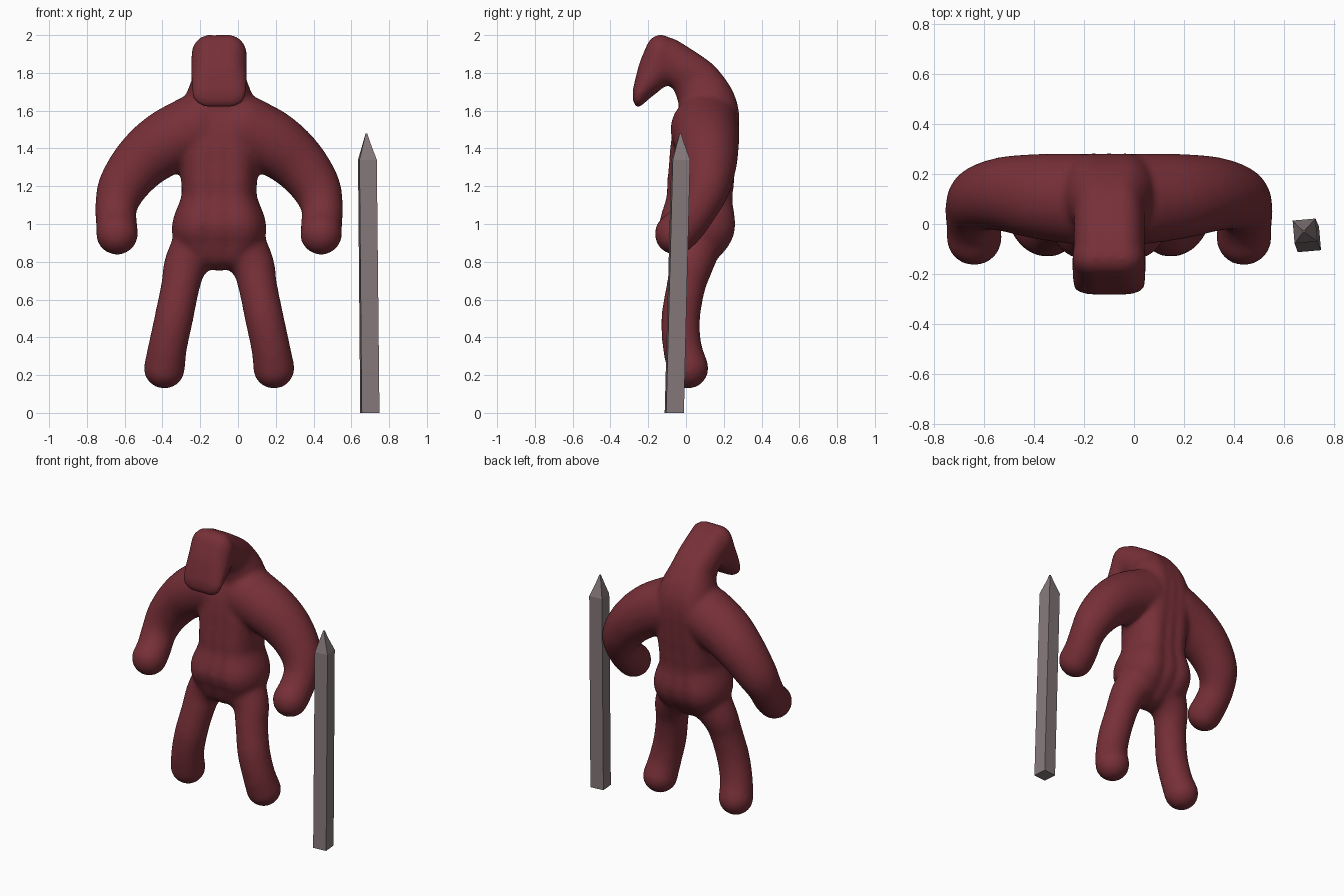
import bpy, bmesh, math
from mathutils import Matrix, Vector

if "Cube" in bpy.data.objects:
    bpy.data.objects.remove(bpy.data.objects["Cube"])

CX = -0.1  # symmetry plane of the creature


def material(name, rgb):
    m = bpy.data.materials.new(name)
    m.diffuse_color = (*rgb, 1)
    m.use_nodes = True
    m.node_tree.nodes["Principled BSDF"].inputs["Base Color"].default_value = m.diffuse_color
    return m


def make_object(name, bm, mat):
    me = bpy.data.meshes.new(name)
    bm.to_mesh(me)
    bm.free()
    me.materials.append(mat)
    ob = bpy.data.objects.new(name, me)
    bpy.context.collection.objects.link(ob)
    return ob


def spline(p, i, t):
    """Catmull-Rom through the key tuples."""
    a, b, c, d = (p[max(0, min(len(p) - 1, i + k))] for k in (-1, 0, 1, 2))
    return [0.5 * (2 * q + (r - o) * t + (2 * o - 5 * q + 4 * r - s) * t * t
                   + (3 * q - o - 3 * r + s) * t ** 3) for o, q, r, s in zip(a, b, c, d)]


def sweep(bm, keys, sides, steps=5):
    """Ellipsoids along a path of (offset, y, z, rx, ry, rz)."""
    samples = [spline(keys, i, k / steps) for i in range(len(keys) - 1) for k in range(steps)]
    for d, y, z, rx, ry, rz in samples + [keys[-1]]:
        for s in sides:
            g = 0.004  # makes up for the later smoothing
            mat = Matrix.Translation((CX + s * d, y, z)) @ Matrix.Diagonal((rx + g, ry + g, rz + g, 1))
            bmesh.ops.create_icosphere(bm, subdivisions=3, radius=1, matrix=mat)


def round_keys(keys):
    return [(d, y, z, r, r, r) for d, y, z, r in keys]


skin = material("dark red skin", (0.185, 0.029, 0.039))
wood = material("grey brown wood", (0.235, 0.188, 0.195))

bm = bmesh.new()
# head, hanging forward and thinning to the chin
sweep(bm, [(.05, -.135, 1.895, .095, .08, .105), (.05, -.16, 1.82, .095, .088, .1),
           (.05, -.215, 1.745, .095, .052, .085), (.05, -.254, 1.685, .09, .026, .067)], (-1, 0, 1))
# neck and torso
sweep(bm, [(.05, -.1, 1.865, .09, .11, .12), (.05, 0, 1.81, .09, .11, .11),
           (.05, .07, 1.73, .095, .13, .13), (.06, .12, 1.6, .13, .155, .155),
           (.07, .1, 1.45, .15, .175, .17), (.08, .08, 1.25, .12, .175, .15),
           (.08, .07, 1.12, .12, .175, .13), (.1, .06, 1.0, .145, .2, .12),
           (.1, .06, .94, .14, .18, .13), (.08, .04, .865, .12, .13, .11)], (-1, 0, 1))
# arms
sweep(bm, round_keys([(.13, .1, 1.5, .18), (.28, .11, 1.43, .168), (.41, .12, 1.33, .148),
                      (.51, .105, 1.2, .127), (.545, .06, 1.09, .108),
                      (.543, 0, 1.0, .106), (.54, -.055, .948, .108)]), (-1, 1))
# legs
sweep(bm, round_keys([(.12, .05, .88, .13), (.18, .03, .78, .11), (.205, 0, .67, .1),
                      (.24, -.028, .5, .1), (.272, -.02, .35, .1), (.29, .01, .237, .106)]), (-1, 1))
body = make_object("creature_body", bm, skin)

# fuse the blobs into one smooth skin
rm = body.modifiers.new("fuse", 'REMESH')
rm.mode = 'VOXEL'
rm.voxel_size = 0.014
rm.use_smooth_shade = True
sm = body.modifiers.new("soften", 'SMOOTH')
sm.factor = 0.5
sm.iterations = 12

# pointed wooden stake: square rings that narrow to a tip
bm = bmesh.new()
rings = []
for x, y, z, h in ((.698, -.062, 0, .047), (.685, -.028, 1.34, .046),
                   (.681, -.03, 1.43, .018), (.68, -.03, 1.48, .004)):
    rings.append([bm.verts.new((x + h * math.sqrt(2) * math.cos(a), y + h * math.sqrt(2) * math.sin(a), z))
                  for a in (math.radians(50 + 90 * k) for k in range(4))])
for lo, hi in zip(rings, rings[1:]):
    for k in range(4):
        bm.faces.new((lo[k], lo[(k + 1) % 4], hi[(k + 1) % 4], hi[k]))
bm.faces.new(rings[0][::-1])
bm.faces.new(rings[-1])
make_object("stake", bm, wood)
